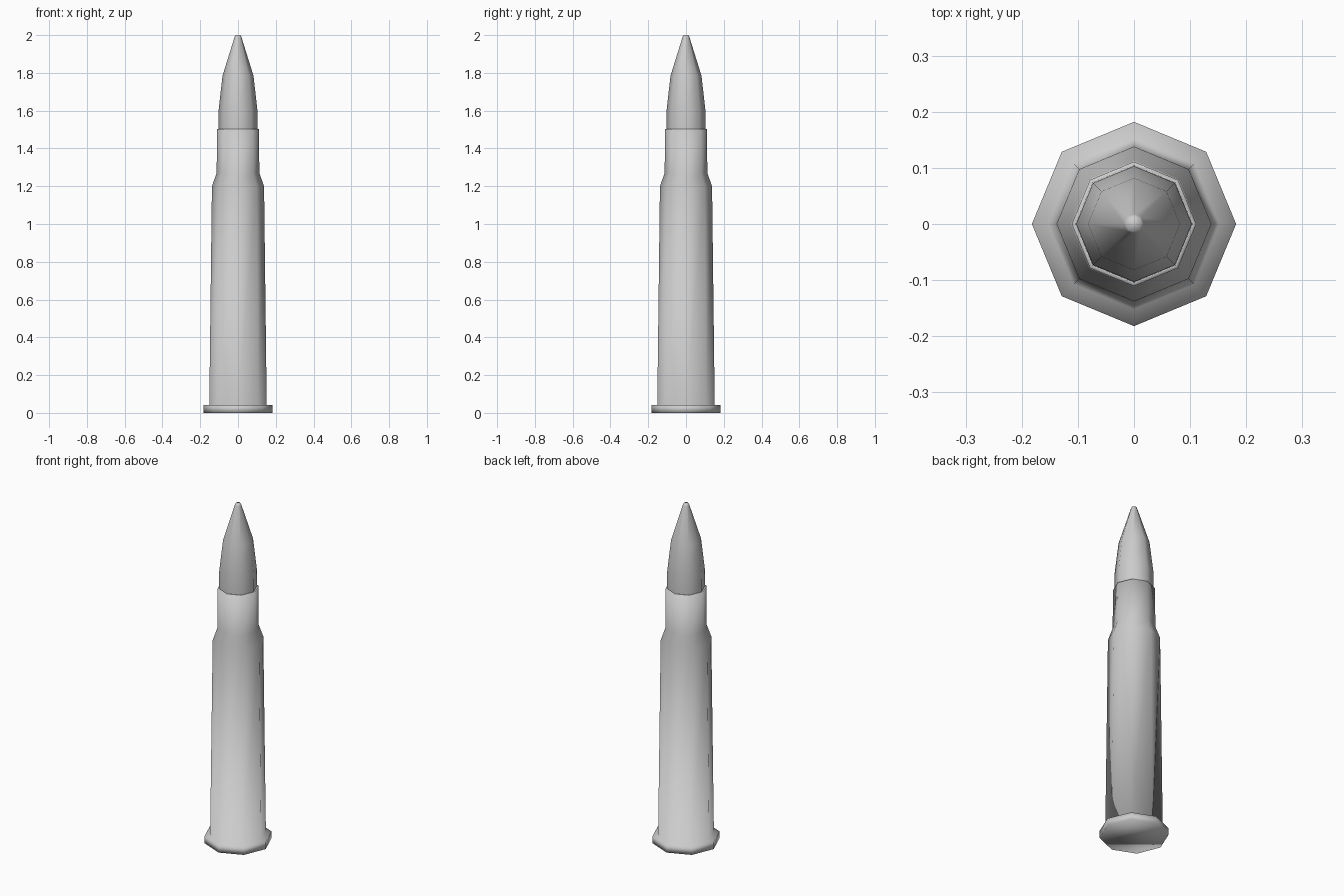
import bpy, bmesh
from math import cos, sin, pi

if "Cube" in bpy.data.objects:
    bpy.data.objects.remove(bpy.data.objects["Cube"])

SIDES = 8


def lathe(name, profile, cap_bottom=True, cap_top=True):
    """Revolve (radius, height) points into a low-poly smooth-shaded part."""
    bm = bmesh.new()
    rings = [[bm.verts.new((r * cos(2 * pi * i / SIDES), r * sin(2 * pi * i / SIDES), z))
              for i in range(SIDES)] for r, z in profile]
    for a, b in zip(rings, rings[1:]):
        for i in range(SIDES):
            j = (i + 1) % SIDES
            bm.faces.new((a[i], a[j], b[j], b[i]))
    if cap_bottom:
        bm.faces.new(rings[0][::-1])
    if cap_top:
        bm.faces.new(rings[-1])
    for f in bm.faces:
        f.smooth = True
    mesh = bpy.data.meshes.new(name)
    bm.to_mesh(mesh)
    bm.free()
    obj = bpy.data.objects.new(name, mesh)
    bpy.context.collection.objects.link(obj)
    return obj


# Rimmed case with tapered body, shoulder, neck and mouth lip
lathe("case", [(0.182, 0.0), (0.182, 0.042), (0.152, 0.042), (0.138, 1.2),
               (0.113, 1.27), (0.111, 1.503), (0.104, 1.503)], cap_top=False)

# Pointed tip seated in the case mouth
lathe("pointed_tip", [(0.104, 1.503), (0.103, 1.6), (0.082, 1.785),
                      (0.018, 1.99), (0.014, 2.0)], cap_bottom=False)
